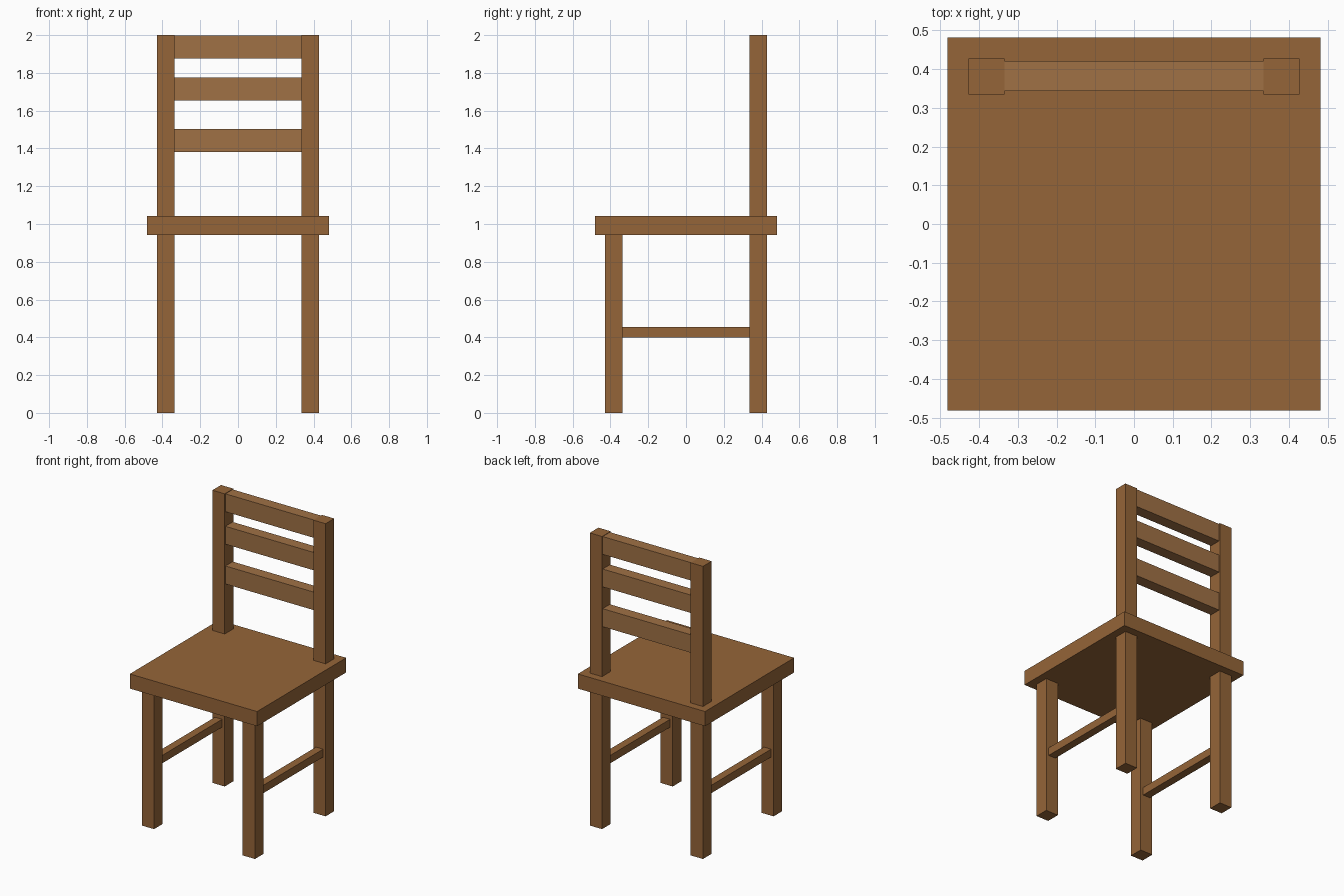
import bpy, bmesh

if "Cube" in bpy.data.objects:
    bpy.data.objects.remove(bpy.data.objects["Cube"])


def material(name, color):
    mat = bpy.data.materials.new(name)
    mat.diffuse_color = color
    mat.use_nodes = True
    mat.node_tree.nodes["Principled BSDF"].inputs["Base Color"].default_value = mat.diffuse_color
    return mat


wood = material("wood", (0.30, 0.13, 0.04, 1))
light_wood = material("light_wood", (0.35, 0.165, 0.06, 1))


def box(name, x, y, z, mat=wood):
    """Flat-sided box from (min, max) ranges on each axis."""
    bm = bmesh.new()
    bmesh.ops.create_cube(bm, size=1)
    for v in bm.verts:
        for i, (lo, hi) in enumerate((x, y, z)):
            v.co[i] = (hi - lo) * v.co[i]
    mesh = bpy.data.meshes.new(name)
    bm.to_mesh(mesh)
    bm.free()
    mesh.materials.append(mat)
    obj = bpy.data.objects.new(name, mesh)
    obj.location = [(lo + hi) / 2 for lo, hi in (x, y, z)]
    bpy.context.collection.objects.link(obj)
    return obj


IN, OUT = 0.335, 0.428        # inner and outer faces of the legs
SEAT, SEAT_Z = 0.481, (0.942, 1.042)

# Seat
box("seat", (-SEAT, SEAT), (-SEAT, SEAT), SEAT_Z)

# Legs, back posts and side stretchers, mirrored left and right
for side, s in (("left", -1), ("right", 1)):
    leg_x = sorted((s * IN, s * OUT))
    rail_x = sorted((s * 0.355, s * 0.409))
    box(f"front_leg_{side}", leg_x, (-OUT, -IN), (0, SEAT_Z[0]))
    box(f"back_post_{side}", leg_x, (IN, OUT), (0, 2))
    box(f"stretcher_{side}", rail_x, (-IN, IN), (0.40, 0.454))

# Backrest slats
for i, z in enumerate(((1.381, 1.504), (1.653, 1.775), (1.875, 1.997)), 1):
    box(f"back_slat_{i}", (-IN, IN), (0.343, 0.421), z, light_wood)
